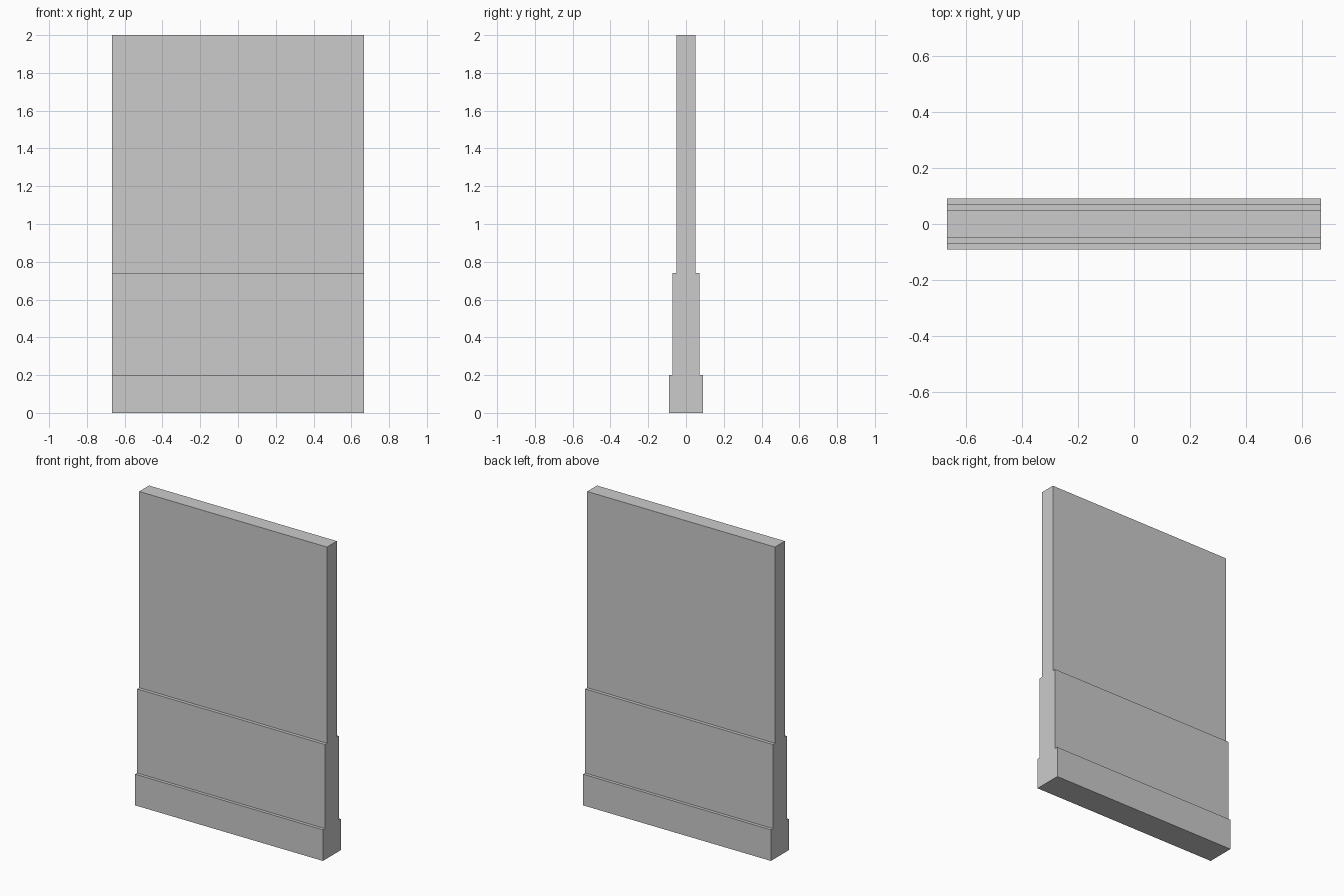
import bpy, bmesh

if "Cube" in bpy.data.objects:
    bpy.data.objects.remove(bpy.data.objects["Cube"])

HALF_WIDTH = 0.667
# Half-depth and top height of each tier: baseboard, wainscot, upper wall
TIERS = [(0.091, 0.20), (0.071, 0.74), (0.05, 2.0)]

# Stepped right-hand outline, mirrored to close the cross-section
right = []
bottom = 0.0
for depth, top in TIERS:
    right += [(depth, bottom), (depth, top)]
    bottom = top
profile = right + [(-y, z) for y, z in reversed(right)]

# Wall panel: cross-section extruded along x
bm = bmesh.new()
face = bm.faces.new([bm.verts.new((-HALF_WIDTH, y, z)) for y, z in profile])
ext = bmesh.ops.extrude_face_region(bm, geom=[face], use_keep_orig=True)
verts = [g for g in ext["geom"] if isinstance(g, bmesh.types.BMVert)]
bmesh.ops.translate(bm, verts=verts, vec=(2 * HALF_WIDTH, 0, 0))
bmesh.ops.recalc_face_normals(bm, faces=bm.faces)

mesh = bpy.data.meshes.new("stepped_wall_panel")
bm.to_mesh(mesh)
bm.free()
wall = bpy.data.objects.new("stepped_wall_panel", mesh)
bpy.context.collection.objects.link(wall)
